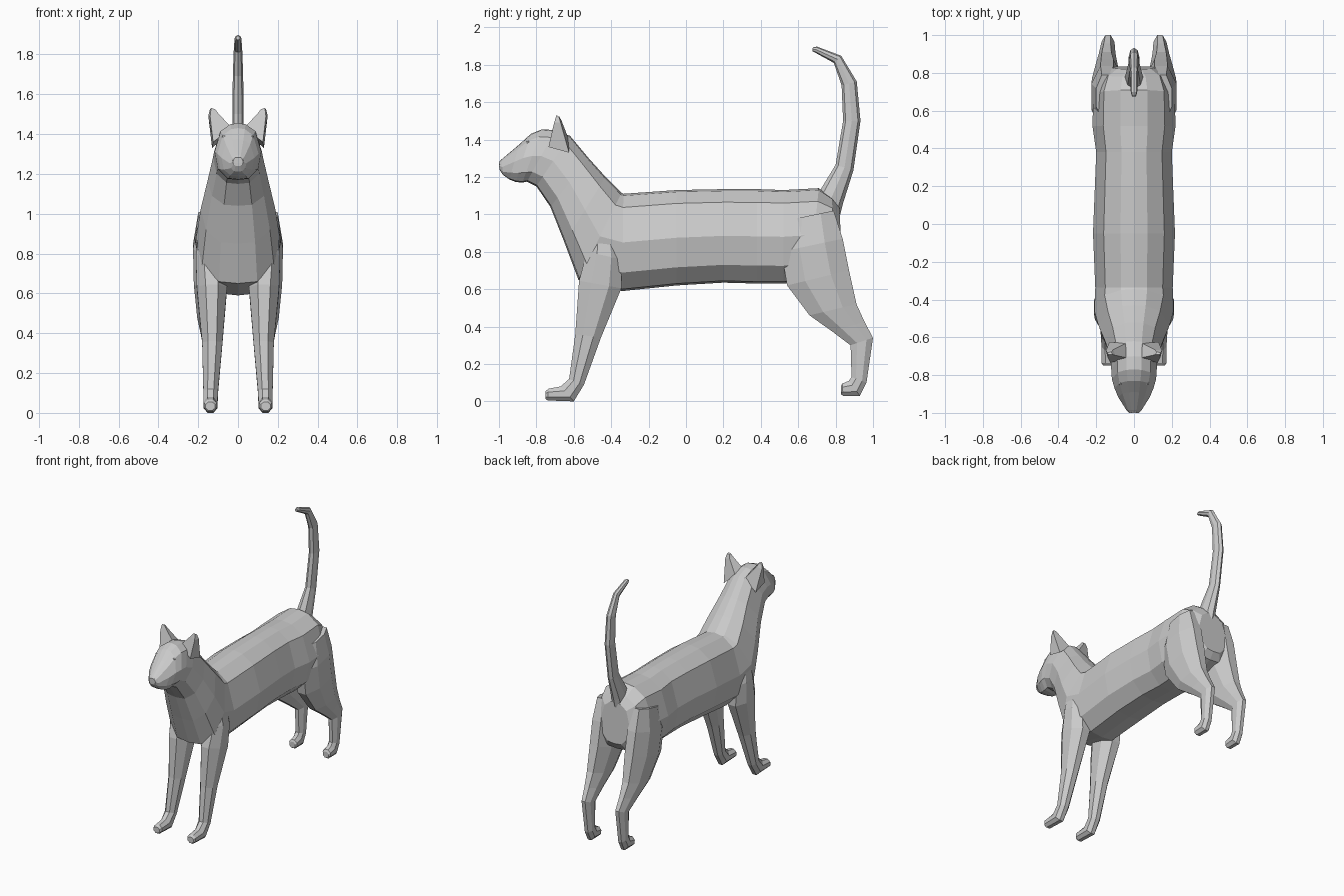
import bpy, bmesh, math
from mathutils import Vector

cube = bpy.data.objects.get("Cube")
if cube:
    bpy.data.objects.remove(cube, do_unlink=True)

grey = bpy.data.materials.new("light_grey")
grey.use_nodes = True
COLOUR = (0.6, 0.6, 0.6, 1.0)
grey.diffuse_color = COLOUR
bsdf = next(n for n in grey.node_tree.nodes if n.type == 'BSDF_PRINCIPLED')
bsdf.inputs["Base Color"].default_value = COLOUR
bsdf.inputs["Roughness"].default_value = 0.8


def loft_points(name, rings):
    """Skin a list of equal-length point rings and cap both ends."""
    bm = bmesh.new()
    vs = [[bm.verts.new(p) for p in ring] for ring in rings]
    n = len(vs[0])
    for a, b in zip(vs, vs[1:]):
        for i in range(n):
            j = (i + 1) % n
            bm.faces.new((a[i], a[j], b[j], b[i]))
    bm.faces.new(vs[0][::-1])
    bm.faces.new(vs[-1])
    bmesh.ops.recalc_face_normals(bm, faces=bm.faces)
    mesh = bpy.data.meshes.new(name)
    bm.to_mesh(mesh)
    bm.free()
    mesh.materials.append(grey)
    ob = bpy.data.objects.new(name, mesh)
    bpy.context.collection.objects.link(ob)
    return ob


def loft(name, profile, rings, side=1):
    """Each ring: (y, z) of one edge, (y, z) of the other, x min, x max."""
    out = []
    for (ay, az), (by, bz), x0, x1 in rings:
        cx, hw = (x0 + x1) / 2, (x1 - x0) / 2
        out.append([(side * (cx + u * hw), by + (ay - by) * v, bz + (az - bz) * v)
                    for u, v in profile])
    return loft_points(name, out)


def oval(n, turn=0.0, boost=1.0):
    """Faceted oval profile: u in -1..1, v in 0..1."""
    pts = []
    for i in range(n):
        a = 2 * math.pi * i / n + turn
        u, v = math.cos(a) * boost, math.sin(a) * boost
        pts.append((max(-1, min(1, u)), (max(-1, min(1, v)) + 1) / 2))
    return pts


# Trunk, chest, neck and head as one skin
half = [(0.33, 0.98), (0.74, 0.86), (1, 0.5), (0.86, 0.19), (0.46, 0.02)]
trunk_profile = [(0, 1)] + half + [(0, 0)] + [(-u, v) for u, v in reversed(half)]
trunk = [  # top edge, bottom edge, half width
    ((0.82, 1.04), (0.835, 0.74), 0.12),
    ((0.78, 1.09), (0.80, 0.69), 0.185),
    ((0.71, 1.14), (0.66, 0.64), 0.215),
    ((0.52, 1.13), (0.52, 0.63), 0.22),
    ((0.38, 1.135), (0.38, 0.63), 0.20),
    ((0.20, 1.135), (0.20, 0.635), 0.207),
    ((-0.05, 1.13), (-0.05, 0.62), 0.217),
    ((-0.335, 1.11), (-0.34, 0.59), 0.205),
    ((-0.345, 1.115), (-0.575, 0.65), 0.21),
    ((-0.43, 1.20), (-0.65, 0.85), 0.187),
    ((-0.52, 1.30), (-0.725, 1.04), 0.152),
    ((-0.62, 1.42), (-0.80, 1.15), 0.125),
    ((-0.70, 1.45), (-0.85, 1.175), 0.12),
    ((-0.77, 1.455), (-0.875, 1.17), 0.117),
    ((-0.83, 1.43), (-0.91, 1.173), 0.103),
    ((-0.89, 1.375), (-0.945, 1.187), 0.083),
    ((-0.985, 1.295), (-0.98, 1.212), 0.042),
    ((-1.0, 1.28), (-0.998, 1.24), 0.026),
]
loft("body_and_head", trunk_profile, [(t, b, -w, w) for t, b, w in trunk])

# Nose pad
loft("nose", oval(6), [
    ((-0.975, 1.295), (-0.975, 1.25), -0.034, 0.034),
    ((-1.0, 1.285), (-1.0, 1.252), -0.026, 0.026)])

# Tail: front edge, back edge, half width
tail = [
    ((0.70, 1.10), (0.825, 1.00), 0.05),
    ((0.73, 1.15), (0.84, 1.06), 0.046),
    ((0.80, 1.265), (0.895, 1.235), 0.030),
    ((0.84, 1.50), (0.933, 1.50), 0.028),
    ((0.832, 1.69), (0.913, 1.71), 0.026),
    ((0.79, 1.81), (0.83, 1.848), 0.021),
    ((0.69, 1.865), (0.70, 1.897), 0.017),
    ((0.675, 1.873), (0.678, 1.893), 0.010),
]
loft("tail", oval(8), [(a, b, -w, w) for a, b, w in tail])

# Legs: front edge, back edge, inner x, outer x
front_leg = [
    ((-0.50, 0.95), (-0.38, 0.95), 0.10, 0.185),
    ((-0.53, 0.80), (-0.345, 0.76), 0.08, 0.212),
    ((-0.572, 0.645), (-0.345, 0.605), 0.055, 0.207),
    ((-0.592, 0.36), (-0.455, 0.34), 0.078, 0.18),
    ((-0.625, 0.12), (-0.545, 0.09), 0.10, 0.174),
    ((-0.67, 0.08), (-0.60, 0.0), 0.103, 0.173),
    ((-0.735, 0.068), (-0.74, 0.005), 0.105, 0.171),
    ((-0.75, 0.055), (-0.75, 0.012), 0.115, 0.162),
]
hind_leg = [
    ((0.55, 0.97), (0.79, 1.02), 0.10, 0.20),
    ((0.51, 0.80), (0.838, 0.87), 0.06, 0.226),
    ((0.54, 0.62), (0.872, 0.70), 0.062, 0.222),
    ((0.66, 0.46), (0.912, 0.52), 0.085, 0.205),
    ((0.78, 0.375), (0.955, 0.425), 0.098, 0.186),
    ((0.88, 0.30), (1.0, 0.34), 0.103, 0.172),
    ((0.885, 0.13), (0.965, 0.10), 0.105, 0.168),
    ((0.87, 0.11), (0.93, 0.03), 0.105, 0.168),
    ((0.835, 0.095), (0.84, 0.03), 0.105, 0.168),
    ((0.828, 0.08), (0.828, 0.038), 0.113, 0.16),
]
# Ears: base ring and small blunt tip
ear_base = [(0.03, -0.71, 1.43), (0.125, -0.735, 1.36), (0.13, -0.625, 1.33), (0.04, -0.63, 1.41)]
ear_mid = [(0.10, -0.695, 1.505), (0.14, -0.705, 1.49), (0.149, -0.67, 1.49), (0.11, -0.665, 1.50)]
ear_tip = [(0.115, -0.69, 1.525), (0.135, -0.692, 1.531), (0.142, -0.68, 1.522), (0.12, -0.678, 1.524)]

leg_profile = oval(8, math.pi / 8, 1.08)
for label, s in (("left", 1), ("right", -1)):
    loft("front_leg_" + label, leg_profile, front_leg, s)
    loft("hind_leg_" + label, leg_profile, hind_leg, s)
    loft_points("ear_" + label, [[(s * x, y, z) for x, y, z in ring]
                                 for ring in (ear_base, ear_mid, ear_tip)])
    # Small eye bead set into the brow
    bm = bmesh.new()
    bmesh.ops.create_icosphere(bm, subdivisions=1, radius=0.012)
    bmesh.ops.translate(bm, verts=bm.verts, vec=Vector((s * 0.07, -0.843, 1.385)))
    mesh = bpy.data.meshes.new("eye_" + label)
    bm.to_mesh(mesh)
    bm.free()
    mesh.materials.append(grey)
    bpy.context.collection.objects.link(bpy.data.objects.new("eye_" + label, mesh))
